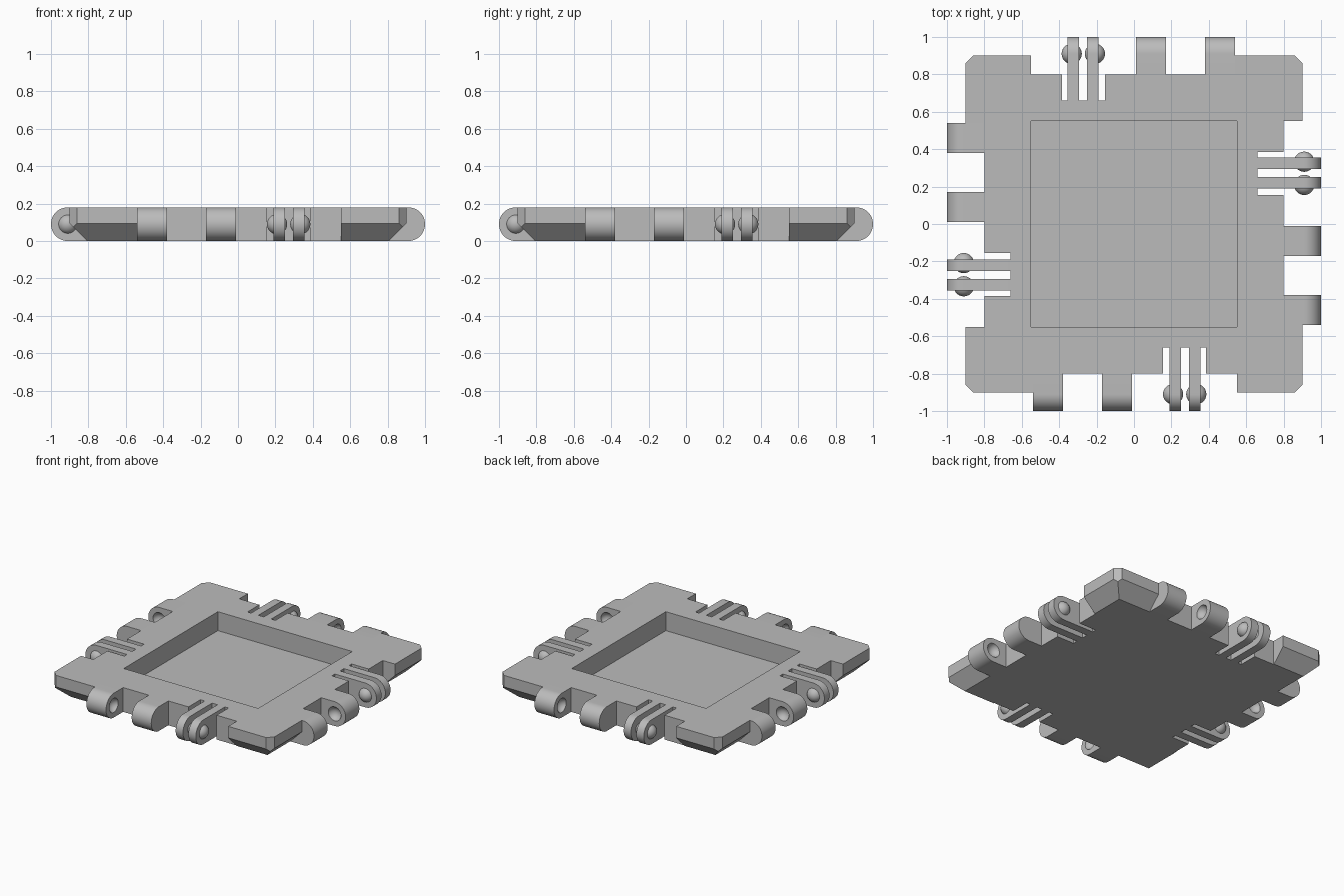
import bpy, bmesh, math
from mathutils import Matrix, Vector

cube = bpy.data.objects.get("Cube")
if cube:
    bpy.data.objects.remove(cube, do_unlink=True)

H = 0.18          # tile thickness
R = H / 2         # hinge end radius
PIVOT = -0.91     # hinge axis on the front side
EDGE = 0.9        # outer half width
INNER = 0.8       # half width at the hinge recess
SLOT = -0.66      # inner end of the clip slots

grey = bpy.data.materials.new("plain_grey")
grey.use_nodes = True
colour = (0.5, 0.5, 0.5, 1)
grey.diffuse_color = colour
grey.node_tree.nodes["Principled BSDF"].inputs["Base Color"].default_value = colour


def finish(bm, name):
    bmesh.ops.recalc_face_normals(bm, faces=bm.faces)
    mesh = bpy.data.meshes.new(name)
    bm.to_mesh(mesh)
    bm.free()
    mesh.materials.append(grey)
    obj = bpy.data.objects.new(name, mesh)
    bpy.context.collection.objects.link(obj)
    return obj


def activate(obj):
    bpy.ops.object.select_all(action="DESELECT")
    obj.select_set(True)
    bpy.context.view_layer.objects.active = obj


def add_box(bm, x0, x1, y0, y1, z0, z1, turn=0):
    size = Matrix.Diagonal((x1 - x0, y1 - y0, z1 - z0, 1))
    place = Matrix.Translation(((x0 + x1) / 2, (y0 + y1) / 2, (z0 + z1) / 2))
    bmesh.ops.create_cube(bm, size=1, matrix=Matrix.Rotation(turn, 4, "Z") @ place @ size)


def ball(name, x, radius=0.054):
    bm = bmesh.new()
    place = Matrix.Translation((x, PIVOT, R)) @ Matrix.Rotation(math.pi / 2, 4, "Y")
    bmesh.ops.create_uvsphere(bm, u_segments=32, v_segments=16, radius=radius, matrix=place)
    return finish(bm, name)


def boolean(obj, tool, operation):
    mod = obj.modifiers.new("cut", "BOOLEAN")
    mod.object, mod.operation, mod.solver = tool, operation, "EXACT"
    activate(obj)
    bpy.ops.object.modifier_apply(modifier=mod.name)
    bpy.data.objects.remove(tool, do_unlink=True)


def lug(name, x0, x1, root):
    """Round-ended bar reaching out from y = root."""
    bm = bmesh.new()
    steps = 24
    arc = [math.pi * (0.5 + i / steps) for i in range(steps + 1)]
    profile = [(PIVOT + R * math.cos(a), R + R * math.sin(a)) for a in arc]
    profile += [(root, 0), (root, H)]
    face = bm.faces.new([bm.verts.new((x0, y, z)) for y, z in profile])
    ext = bmesh.ops.extrude_face_region(bm, geom=[face])
    verts = [v for v in ext["geom"] if isinstance(v, bmesh.types.BMVert)]
    bmesh.ops.translate(bm, verts=verts, vec=(x1 - x0, 0, 0))
    return finish(bm, name)


def repeat_on_sides(obj):
    activate(obj)
    bpy.ops.object.shade_smooth_by_angle(angle=math.radians(30))
    base = obj.name
    for i, side in enumerate(("front", "left", "back", "right")):
        part = obj if i == 0 else obj.copy()
        if i:
            bpy.context.collection.objects.link(part)
        part.name = f"{base}_{side}"
        part.rotation_euler.z = i * math.pi / 2


# Tile body: square slab with a sloped lower rim and clipped corners
bm = bmesh.new()
rim = 0.095
rings = []
for half, z in ((EDGE - rim, 0), (EDGE, rim), (EDGE, H)):
    rings.append([bm.verts.new((sx * half, sy * half, z))
                  for sx, sy in ((-1, -1), (1, -1), (1, 1), (-1, 1))])
bm.faces.new(rings[0])
bm.faces.new(rings[-1])
for low, high in zip(rings, rings[1:]):
    for i in range(4):
        j = (i + 1) % 4
        bm.faces.new((low[i], low[j], high[j], high[i]))
for sx in (-1, 1):
    for sy in (-1, 1):
        cut = bmesh.ops.bisect_plane(
            bm, geom=bm.verts[:] + bm.edges[:] + bm.faces[:], clear_outer=True,
            plane_co=(sx * EDGE, sy * (EDGE - 0.04), 0), plane_no=Vector((sx, sy, 0)))
        edges = [e for e in cut["geom_cut"] if isinstance(e, bmesh.types.BMEdge)]
        bmesh.ops.holes_fill(bm, edges=edges)
body = finish(bm, "tile_body")

# Hinge recesses, clip slots and the central pocket
for i in range(4):
    for x0, x1, y1 in ((-0.54, 0.55, -INNER), (0.155, 0.385, SLOT)):
        bm = bmesh.new()
        add_box(bm, x0, x1, -1.2, y1, -0.1, H + 0.1, i * math.pi / 2)
        boolean(body, finish(bm, "cutter"), "DIFFERENCE")
bm = bmesh.new()
add_box(bm, -0.55, 0.55, -0.55, 0.55, 0.04, H + 0.1)
boolean(body, finish(bm, "cutter"), "DIFFERENCE")

# Socket knuckles: dimples face each other across the gap
for name, x0, x1, dimple in (("outer_knuckle", -0.54, -0.38, -0.365),
                             ("inner_knuckle", -0.17, -0.01, -0.185)):
    knuckle = lug(name, x0, x1, -INNER)
    boolean(knuckle, ball("cutter", dimple), "DIFFERENCE")
    repeat_on_sides(knuckle)

# Clip prongs with a domed stud on each outer face
for name, x0, x1, stud in (("inner_prong", 0.19, 0.25, 0.209),
                           ("outer_prong", 0.295, 0.355, 0.333)):
    prong = lug(name, x0, x1, SLOT)
    boolean(prong, ball("stud", stud), "UNION")
    repeat_on_sides(prong)
